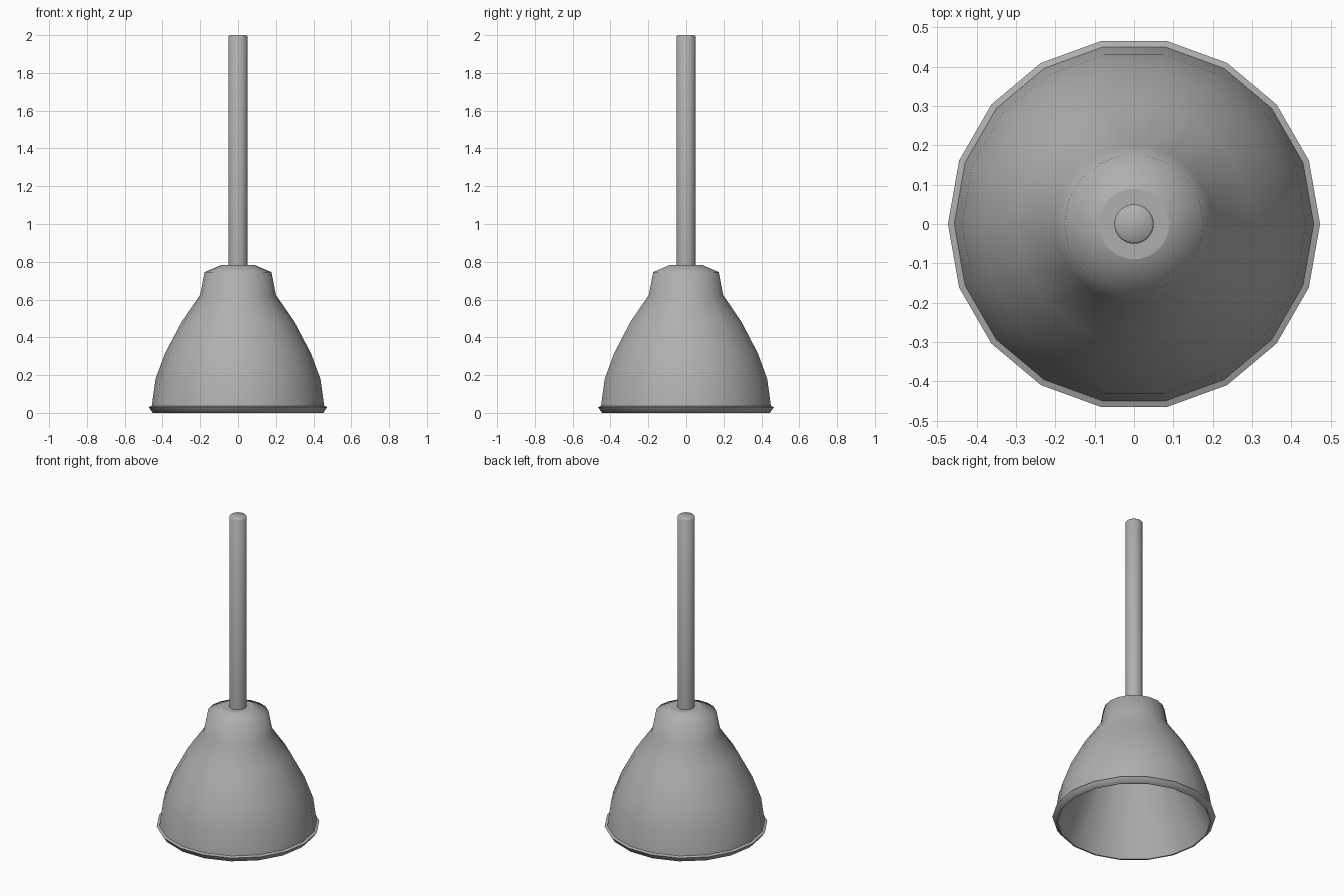
import bpy, bmesh, math

if "Cube" in bpy.data.objects:
    bpy.data.objects.remove(bpy.data.objects["Cube"])

grey = bpy.data.materials.new("dark_grey")
grey.diffuse_color = (0.43, 0.43, 0.43, 1)
grey.use_nodes = True
grey.node_tree.nodes["Principled BSDF"].inputs["Base Color"].default_value = grey.diffuse_color


def lathe(name, profile, sides, smooth_angle=40):
    """Revolve (radius, z) points around z; radius 0 makes a pole."""
    bm = bmesh.new()
    rings = []
    for r, z in profile:
        if r == 0:
            rings.append([bm.verts.new((0, 0, z))] * sides)
        else:
            rings.append([bm.verts.new((r * math.cos(math.tau * i / sides),
                                        r * math.sin(math.tau * i / sides), z))
                          for i in range(sides)])
    for a, b in zip(rings, rings[1:]):
        for i in range(sides):
            j = (i + 1) % sides
            corners = list(dict.fromkeys((a[i], a[j], b[j], b[i])))
            bm.faces.new(corners)
    bmesh.ops.recalc_face_normals(bm, faces=bm.faces)
    mesh = bpy.data.meshes.new(name)
    bm.to_mesh(mesh)
    bm.free()
    mesh.materials.append(grey)
    obj = bpy.data.objects.new(name, mesh)
    bpy.context.collection.objects.link(obj)
    bpy.ops.object.select_all(action='DESELECT')
    obj.select_set(True)
    bpy.context.view_layer.objects.active = obj
    bpy.ops.object.shade_smooth_by_angle(angle=math.radians(smooth_angle))
    return obj


# Rubber cup: 18-sided bell with a straight tapered hollow, a flared rim and a soft shoulder
hollow = [(0, 0.60), (0.20, 0.60), (0.443, 0.0)]
rim = [(0.452, 0.0), (0.473, 0.031), (0.457, 0.037)]
outer = [(0.437, 0.18), (0.387, 0.315), (0.30, 0.48), (0.20, 0.625),
         (0.177, 0.745), (0.09, 0.782)]
lathe("rubber_cup", hollow + rim + outer, 18, 57)

# Flat top of the cup around the handle
lathe("cup_top", [(0.09, 0.782), (0.04, 0.782)], 18)

# Straight round handle with a small rounded top edge
lathe("handle", [(0, 0.775), (0.05, 0.775), (0.05, 1.994), (0.045, 2.0), (0, 2.0)], 32, 57)
